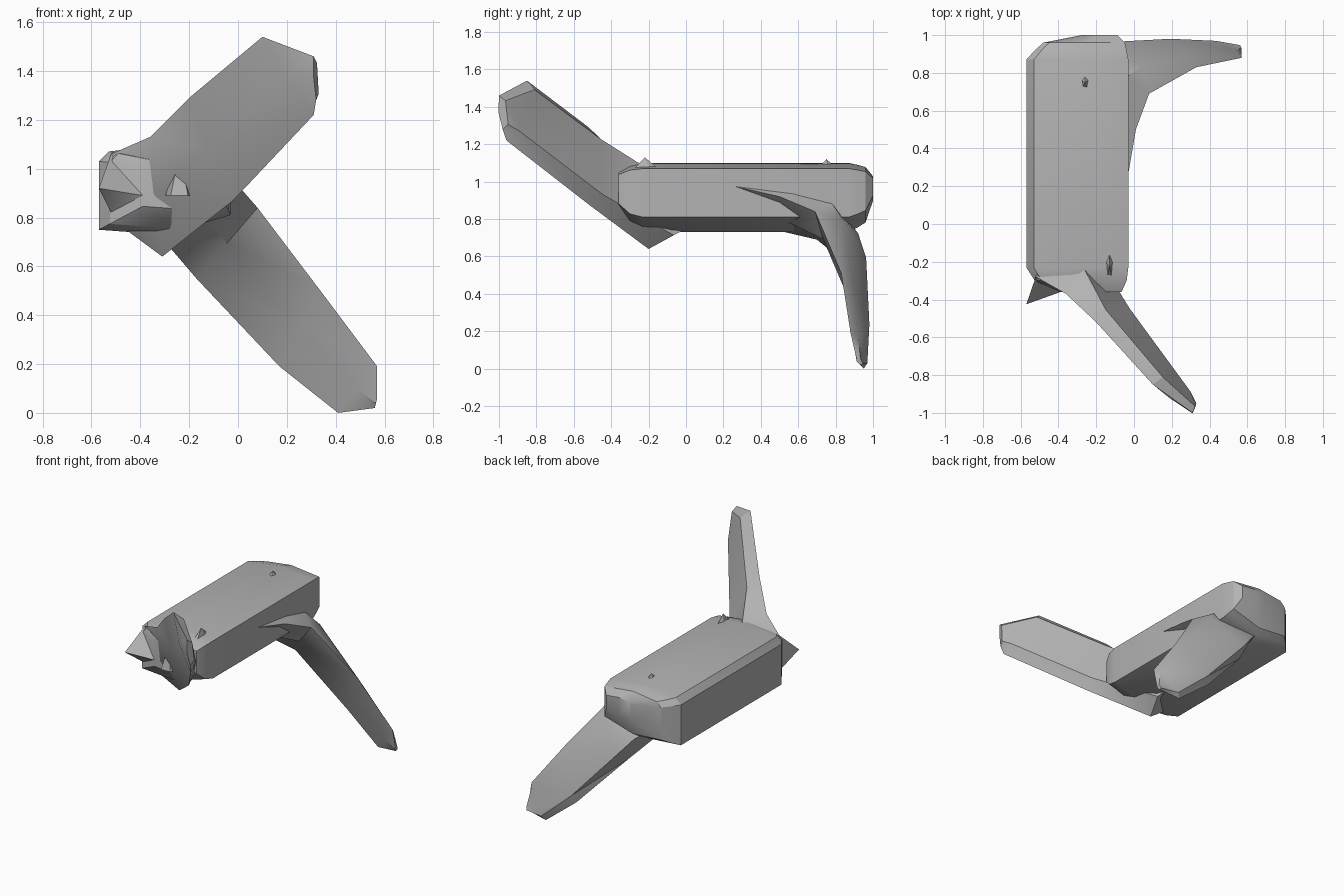
import bpy
import bmesh
import math
from mathutils import Vector

default_cube = bpy.data.objects.get("Cube")
if default_cube:
    bpy.data.objects.remove(default_cube, do_unlink=True)

# Single grey finish shared by every part
grey = bpy.data.materials.new("plain_grey")
grey.use_nodes = True
shade = .45
colour = (shade, shade, shade, 1)
grey.diffuse_color = colour
grey.node_tree.nodes["Principled BSDF"].inputs["Base Color"].default_value = colour


def loft(name, rings):
    """Skin a row of equally sized rings and cap both ends."""
    bm = bmesh.new()
    loops = [[bm.verts.new(point) for point in ring] for ring in rings]
    for near, far in zip(loops, loops[1:]):
        count = len(near)
        for i in range(count):
            following = (i + 1) % count
            bm.faces.new((near[i], near[following], far[following], far[i]))
    bm.faces.new(loops[0])
    bm.faces.new(loops[-1])
    bmesh.ops.triangulate(bm, faces=bm.faces[:])
    bmesh.ops.recalc_face_normals(bm, faces=bm.faces[:])
    mesh = bpy.data.meshes.new(name)
    bm.to_mesh(mesh)
    bm.free()
    mesh.materials.append(grey)
    part = bpy.data.objects.new(name, mesh)
    bpy.context.collection.objects.link(part)
    bpy.ops.object.select_all(action="DESELECT")
    part.select_set(True)
    bpy.context.view_layer.objects.active = part
    bpy.ops.object.shade_smooth_by_angle(angle=math.radians(30))


def blade(name, inward, ribs):
    """Loft a blade from ribs given as lower edge, upper edge and thickness."""
    rings = []
    for lower, upper, thickness in ribs:
        lower, upper = Vector(lower), Vector(upper)
        depth = Vector(inward) * thickness
        pinch = (upper - lower) * .15
        crown = (lower + upper) / 2 - depth * .4
        rings.append([lower, crown, upper, upper + depth - pinch, lower + depth + pinch])
    loft(name, rings)


def nub(name, location, size):
    """Small faceted cone, sized by its half extents."""
    bpy.ops.mesh.primitive_cone_add(vertices=5, radius1=1, depth=2, location=location)
    part = bpy.context.object
    part.name = name
    part.scale = size
    part.data.materials.append(grey)


# Main body: bevelled box section with a crowned top, swept along y
centre = Vector((-.3, 0, .91))
half_width, half_height, bevel = .27, .16, .04
section = [
    (-half_width, -half_height),
    (-half_width, half_height - bevel),
    (bevel - half_width, half_height),
    (0, half_height + .03),
    (half_width, half_height),
    (half_width, -.1),
    (0, -half_height - .02),
]
# Each end shrinks towards the upper right corner
taper_target = Vector((.18, 0, .08))
body_rings = []
for y, scale in [(-.36, .6), (-.3, .9), (-.23, 1), (.87, 1), (.92, .9), (.96, .8), (1, .35)]:
    middle = centre + taper_target * (1 - scale)
    body_rings.append([middle + Vector((x * scale, y, z * scale)) for x, z in section])
loft("body", body_rings)

# Raised blade reaching forward and up from the front corner
blade("front_blade", (.03, .08, 0), [
    ((-.5, -.25, .78), (-.52, -.28, 1.06), 5),
    ((-.31, -.2, .64), (-.36, -.37, 1.13), 2),
    ((-.02, -.51, .87), (-.2, -.52, 1.29), .8),
    ((.31, -.96, 1.22), (.1, -.85, 1.54), .7),
    ((.32, -.98, 1.28), (.31, -1, 1.46), .4),
])

# Lowered blade hanging down and sideways from the rear corner
blade("rear_blade", (0, 1, 0), [
    ((-.4, .4, .76), (-.05, .15, 1), .5),
    ((-.29, .7, .69), (.01, .5, .92), .25),
    ((-.17, .87, .55), (.08, .69, .84), .12),
    ((.17, .96, .19), (.33, .83, .51), .04),
    ((.41, .95, 0), (.57, .88, .19), .03),
    ((.56, .93, .02), (.57, .91, .06), .02),
])

# Small nubs around the joints
nub("front_nub", (-.24, -.41, .98), (.06, .05, .09))
nub("top_bump", (-.26, .75, 1.09), (.04, .07, .03))
nub("top_ridge", (-.13, -.22, 1.07), (.04, .14, .06))
